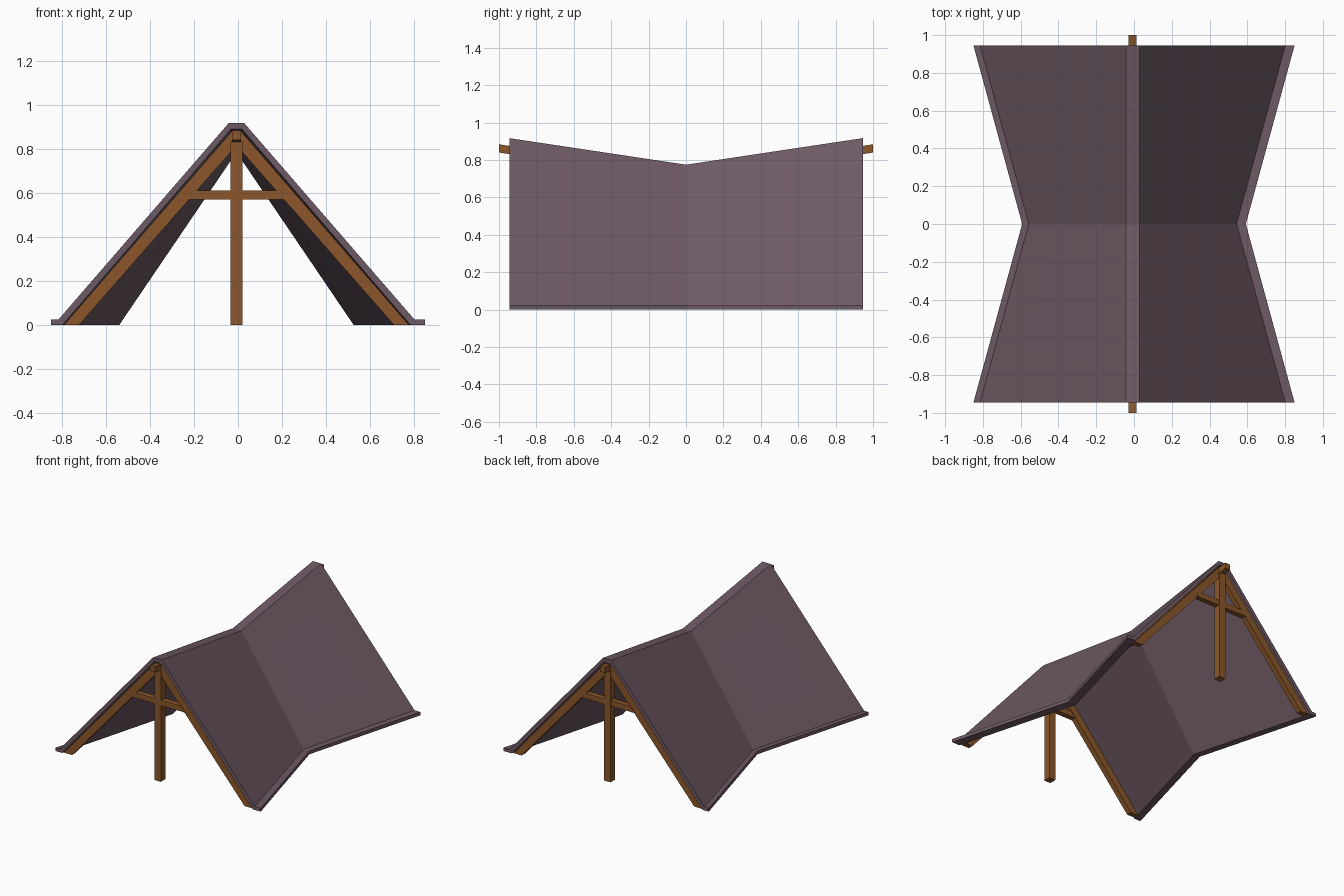
import bpy, bmesh

if "Cube" in bpy.data.objects:
    bpy.data.objects.remove(bpy.data.objects["Cube"])

CX = -0.007   # the ridge line sits slightly left of centre


def material(name, rgb):
    m = bpy.data.materials.new(name)
    m.diffuse_color = (*rgb, 1)
    m.use_nodes = True
    m.node_tree.nodes["Principled BSDF"].inputs["Base Color"].default_value = m.diffuse_color
    return m


CANVAS = material("plum canvas", (0.155, 0.100, 0.128))
WOOD = material("brown wood", (0.262, 0.094, 0.023))


def loft(name, sections, mat):
    """Closed solid through matching rings of points."""
    bm = bmesh.new()
    rings = [[bm.verts.new(p) for p in s] for s in sections]
    n = len(rings[0])
    for a, b in zip(rings, rings[1:]):
        for i in range(n):
            j = (i + 1) % n
            bm.faces.new((a[i], a[j], b[j], b[i]))
    caps = [bm.faces.new(rings[0]), bm.faces.new(rings[-1])]
    bmesh.ops.triangulate(bm, faces=caps)
    bmesh.ops.recalc_face_normals(bm, faces=bm.faces)
    me = bpy.data.meshes.new(name)
    bm.to_mesh(me)
    bm.free()
    me.materials.append(mat)
    ob = bpy.data.objects.new(name, me)
    bpy.context.collection.objects.link(ob)
    return ob


def canvas_section(y, foot, top):
    """Tent outline at y: foot = outer hem half width, top = ridge height."""
    half = [(foot - 0.06, 0), (foot, 0), (foot, 0.025), (foot - 0.042, 0.025),
            (0.035, top)]
    inner = (0.025, top - 0.028)
    hem = lambda i: 0 if i in (1, 2) else CX
    right = [(x + hem(i), z) for i, (x, z) in enumerate(half)]
    left = [(-x + hem(i), z) for i, (x, z) in enumerate(half)]
    pts = ([(inner[0] + CX, inner[1])] + right + left[::-1]
           + [(-inner[0] + CX, inner[1])])
    return [(x, y, z) for x, z in pts]


def prism(name, profile, y0, y1, mat=WOOD):
    """Extrude an xz profile from y0 to y1."""
    return loft(name, [[(x + CX, y, z) for x, z in profile] for y in (y0, y1)], mat)


# Canvas sheet, pinched and sagging in the middle
loft("canvas", [canvas_section(-0.945, 0.85, 0.917),
                canvas_section(0, 0.592, 0.775),
                canvas_section(0.945, 0.85, 0.917)], CANVAS)

# Ridge pole, bent down along the sagging ridge
loft("ridge_pole", [[(CX + dx, y, z + dz) for dx, dz in
                     ((-0.021, 0), (0.021, 0), (0.021, 0.044), (-0.021, 0.044))]
                    for y, z in ((-1, 0.84), (0, 0.692), (1, 0.84))], WOOD)

# End frames: post, two rafters and a crossbar at each end
for end, s in (("front", -1), ("back", 1)):
    prism(end + "_post", [(-0.027, 0), (0.027, 0), (0.027, 0.832), (-0.027, 0.832)],
          s * 0.942, s * 0.888)
    for side, k in (("left", -1), ("right", 1)):
        prism(f"{end}_{side}_rafter",
              [(k * x, z) for x, z in ((0.715, 0), (0.783, 0), (0.02, 0.88),
                                       (0, 0.88), (0, 0.815))],
              s * 0.934, s * 0.894)
    prism(end + "_crossbar", [(-0.225, 0.57), (0.225, 0.57), (0.19, 0.61), (-0.19, 0.61)],
          s * 0.938, s * 0.898)
